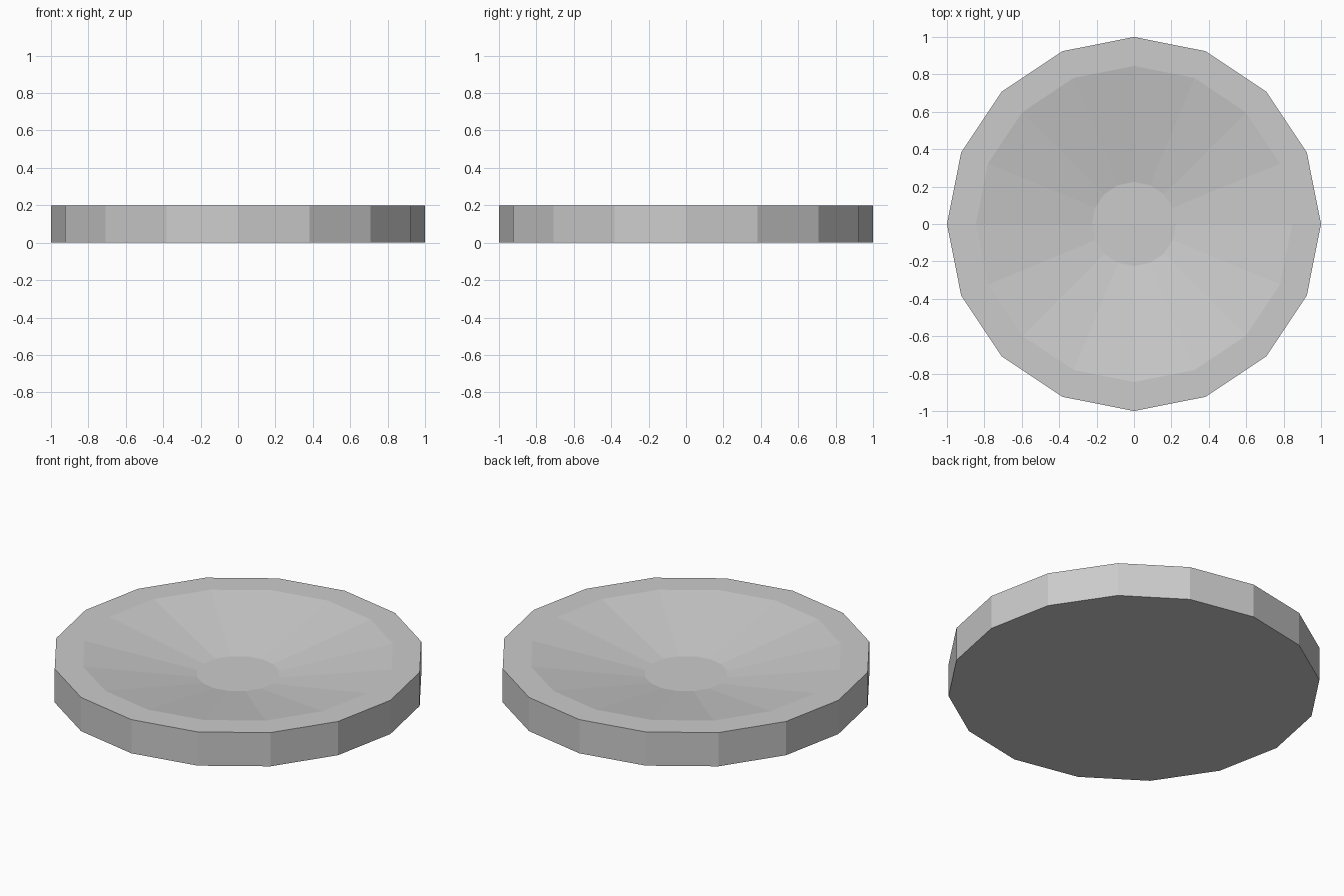
import bpy, bmesh, math

if "Cube" in bpy.data.objects:
    bpy.data.objects.remove(bpy.data.objects["Cube"])

SIDES = 16

# Light grey for the whole dish
grey = bpy.data.materials.new("light_grey")
grey.diffuse_color = (0.6, 0.6, 0.6, 1)
grey.use_nodes = True
grey.node_tree.nodes["Principled BSDF"].inputs["Base Color"].default_value = grey.diffuse_color

# Outer wall, flat rim and sloping bowl: (radius, height) from bottom to floor
profile = [(1.0, 0.0), (1.0, 0.2), (0.845, 0.2), (0.225, 0.09)]

bm = bmesh.new()
rings = []
for r, z in profile:
    rings.append([bm.verts.new((r * math.cos(a), r * math.sin(a), z))
                  for a in (2 * math.pi * i / SIDES for i in range(SIDES))])

for low, high in zip(rings, rings[1:]):
    for i in range(SIDES):
        j = (i + 1) % SIDES
        bm.faces.new((low[i], low[j], high[j], high[i]))

# Underside and flat centre of the bowl
bm.faces.new(list(reversed(rings[0])))
bm.faces.new(rings[-1])

mesh = bpy.data.meshes.new("dish")
bm.to_mesh(mesh)
bm.free()
mesh.materials.append(grey)
dish = bpy.data.objects.new("dish", mesh)
bpy.context.collection.objects.link(dish)
